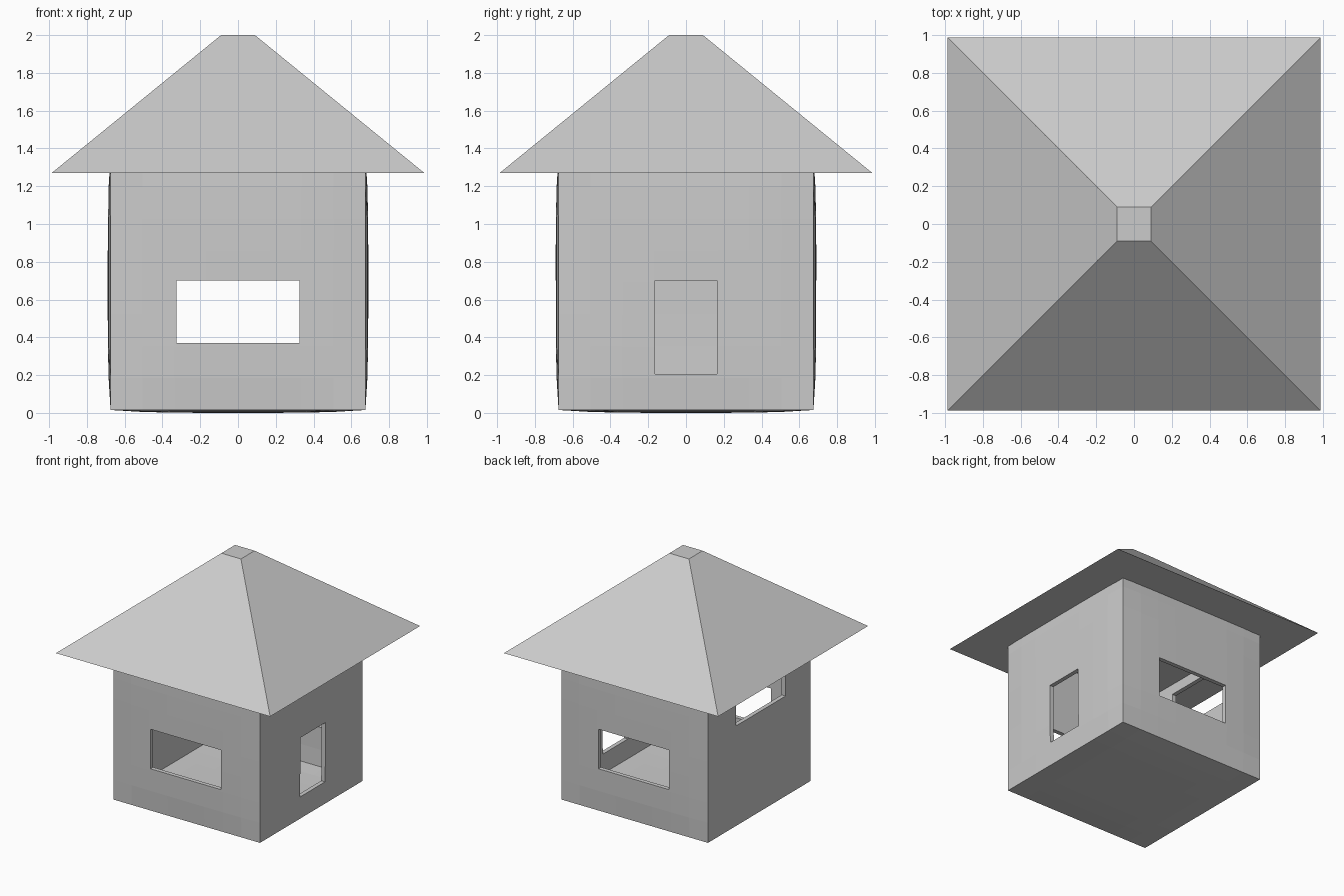
import bpy, bmesh
from mathutils import Matrix, Vector

if "Cube" in bpy.data.objects:
    bpy.data.objects.remove(bpy.data.objects["Cube"])

HALF, MID, BULGE = 0.675, 0.69, 0.015


def make_object(name, bm):
    mesh = bpy.data.meshes.new(name)
    bm.to_mesh(mesh)
    bm.free()
    obj = bpy.data.objects.new(name, mesh)
    bpy.context.collection.objects.link(obj)
    return obj


# Hollow body: a cube with gently bulging faces
bm = bmesh.new()
bmesh.ops.create_cube(bm, size=2)
bmesh.ops.subdivide_edges(bm, edges=bm.edges[:], cuts=7, use_grid_fill=True)
for v in bm.verts:
    p = v.co.copy()
    out = Vector((0, 0, 0))
    for a in range(3):
        if abs(p[a]) > 0.999:
            u, w = p[(a + 1) % 3], p[(a + 2) % 3]
            out[a] = p[a] * BULGE * (1 - u ** 4) * (1 - w ** 4)
    v.co = p * HALF + out + Vector((0, 0, MID))
bmesh.ops.recalc_face_normals(bm, faces=bm.faces[:])
body = make_object("house_body", bm)
shell = body.modifiers.new("shell", 'SOLIDIFY')
shell.thickness = 0.035
shell.offset = -1
shell.use_even_offset = True


# Openings: front and back windows, right doorway, high left window
def cut_opening(name, x, y, z):
    size = [b - a for a, b in (x, y, z)]
    centre = [(a + b) / 2 for a, b in (x, y, z)]
    bm = bmesh.new()
    bmesh.ops.create_cube(bm, size=1, matrix=Matrix.Translation(centre) @ Matrix.Diagonal((*size, 1)))
    cutter = make_object(name, bm)
    cutter.hide_render = True
    cutter.hide_set(True)
    mod = body.modifiers.new(name, 'BOOLEAN')
    mod.operation = 'DIFFERENCE'
    mod.solver = 'EXACT'
    mod.object = cutter


cut_opening("front_back_window_cutter", (-0.325, 0.325), (-1, 1), (0.37, 0.70))
cut_opening("doorway_cutter", (0.4, 1), (-0.165, 0.165), (0.205, 0.70))
cut_opening("left_window_cutter", (-1, -0.4), (-0.325, 0.325), (0.86, 1.19))

# Roof: square pyramid with a cut-off tip
bm = bmesh.new()
bmesh.ops.create_cube(bm, size=2)
for v in bm.verts:
    top = v.co.z > 0
    r = 0.09 if top else 0.987
    v.co = (v.co.x * r, v.co.y * r, 2.0 if top else 1.27)
make_object("roof", bm)
